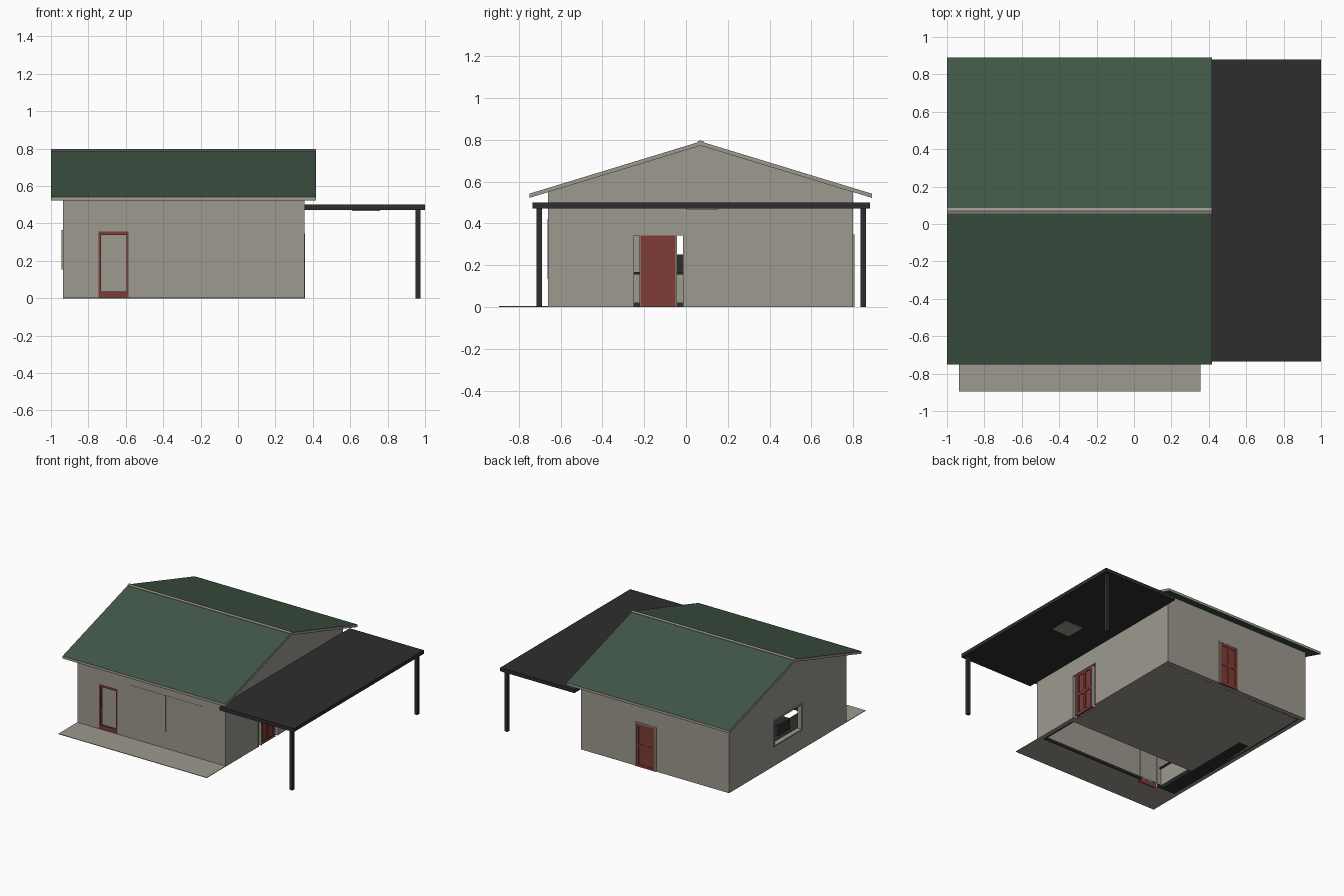
import bpy, bmesh

if "Cube" in bpy.data.objects:
    bpy.data.objects.remove(bpy.data.objects["Cube"])

def material(name, rgb):
    m = bpy.data.materials.new(name)
    m.diffuse_color = (*rgb, 1)
    m.use_nodes = True
    m.node_tree.nodes["Principled BSDF"].inputs["Base Color"].default_value = m.diffuse_color
    return m

GREY = material("warm_grey", (0.34, 0.32, 0.275))
GREEN = material("roof_green", (0.053, 0.096, 0.063))
BLACK = material("charcoal", (0.027, 0.027, 0.028))
RED = material("door_red", (0.21, 0.045, 0.037))

def finish(name, bm, *mats):
    bmesh.ops.recalc_face_normals(bm, faces=bm.faces)
    me = bpy.data.meshes.new(name)
    bm.to_mesh(me)
    bm.free()
    for m in mats:
        me.materials.append(m)
    ob = bpy.data.objects.new(name, me)
    bpy.context.collection.objects.link(ob)
    return ob

def add_box(bm, x0, x1, y0, y1, z0, z1):
    vs = bmesh.ops.create_cube(bm, size=1)["verts"]
    for v in vs:
        v.co = (x1 if v.co.x > 0 else x0, y1 if v.co.y > 0 else y0, z1 if v.co.z > 0 else z0)

def boxes(name, mat, *specs):
    bm = bmesh.new()
    for s in specs:
        add_box(bm, *s)
    return finish(name, bm, mat)

def prism(name, profile, x0, x1, *mats):
    """Extrude a (y, z) outline along x."""
    bm = bmesh.new()
    f = bm.faces.new([bm.verts.new((x0, y, z)) for y, z in profile])
    ext = bmesh.ops.extrude_face_region(bm, geom=[f])["geom"]
    for v in ext:
        if isinstance(v, bmesh.types.BMVert):
            v.co.x = x1
    return finish(name, bm, *mats)

X0, X1, Y0, Y1 = -0.935, 0.355, -0.66, 0.80      # outer walls
T, RY, RZ, SLOPE = 0.03, 0.07, 0.772, 0.305      # wall thickness, ridge, pitch

def roof_z(y):
    return RZ - SLOPE * abs(y - RY)

def gable(y0, y1, z0):
    return [(y0, z0), (y1, z0), (y1, roof_z(y1)), (RY, RZ), (y0, roof_z(y0))]

# Hollow gabled walls with openings cut through
walls = prism("walls", gable(Y0, Y1, 0), X0, X1, GREY)
cutters = [
    prism("room_cutter", gable(Y0 + T, Y1 - T, -0.1)[:2] + [(Y1 - T, 0.5), (Y0 + T, 0.5)],
          X0 + T, X1 - T, GREY),
    boxes("front_door_cutter", GREY, (-0.745, -0.585, Y0 - 0.1, Y0 + 0.1, -0.1, 0.357)),
    boxes("side_door_cutter", GREY, (X1 - 0.1, X1 + 0.1, -0.255, -0.01, -0.1, 0.345)),
    boxes("left_window_cutter", GREY, (X0 - 0.1, X0 + 0.1, -0.09, 0.24, 0.165, 0.355)),
]
for c in cutters:
    c.hide_render = True
    mod = walls.modifiers.new(c.name, "BOOLEAN")
    mod.operation, mod.solver, mod.object = "DIFFERENCE", "EXACT", c
bpy.context.view_layer.update()
cut = bpy.data.meshes.new_from_object(walls.evaluated_get(bpy.context.evaluated_depsgraph_get()))
walls.modifiers.clear()
walls.data = cut
for c in cutters:
    bpy.data.objects.remove(c)

# Roof: green faces, grey edges all round
E0, E1, TH = -0.75, 0.89, 0.02
roof = prism("roof", [(E0, roof_z(E0)), (RY, RZ), (E1, roof_z(E1)),
                      (E1, roof_z(E1) + TH), (RY, RZ + TH), (E0, roof_z(E0) + TH)],
             -1.0, 0.417, GREY, GREEN)
for p in roof.data.polygons:
    p.material_index = 1 if abs(p.normal.z) > 0.5 else 0
prism("ridge_cap", [(RY - 0.015, 0.78), (RY + 0.015, 0.78), (RY + 0.015, 0.792),
                    (RY, 0.797), (RY - 0.015, 0.792)], -1.0, 0.417, GREY)

# Carport roof, posts and ceiling light
boxes("carport_roof", BLACK, (X1, 1.0, -0.735, 0.88, 0.472, 0.50))
boxes("carport_posts", BLACK, *[(0.95, 0.975, y, y + 0.026, 0, 0.475) for y in (-0.716, 0.835)])
boxes("carport_ceiling_light", GREY, (0.61, 0.76, 0.0, 0.15, 0.467, 0.473))

# Front path and interior floor (front strip of the room has no floor)
boxes("front_path", GREY, (X0, X1, -0.895, Y0, 0, 0.004))
boxes("room_floor", GREY, (X0 + T, X1 - T, -0.30, Y1 - T, 0, 0.004))

# Dark skirting round the room, broken at the doors
S = 0.014
boxes("skirting", BLACK,
      (X0 + T, X0 + T + S, Y0 + T, Y1 - T, 0, 0.02),
      (X1 - T - S, X1 - T, Y0 + T, -0.255, 0, 0.02),
      (X1 - T - S, X1 - T, -0.01, Y1 - T, 0, 0.02),
      (X0 + T, -0.745, Y0 + T, Y0 + T + S, 0, 0.02),
      (-0.585, X1 - T, Y0 + T, Y0 + T + S, 0, 0.02),
      (X0 + T, X1 - T, Y1 - T - S, Y1 - T, 0, 0.02))

# Front window: two flush panes
boxes("front_window_panes", GREY,
      *[(x, x + 0.316, Y0 - 0.002, Y0 + 0.01, 0.135, 0.42) for x in (-0.481, -0.162)])

# Front door: red frame with a pane set behind it
a, b = -0.745, -0.585
boxes("front_door_frame", RED,
      (a, a + 0.012, Y0, Y0 + 0.012, 0, 0.357), (b - 0.012, b, Y0, Y0 + 0.012, 0, 0.357),
      (a, b, Y0, Y0 + 0.012, 0.338, 0.357), (a, b, Y0, Y0 + 0.012, 0, 0.037))
boxes("front_door_pane", GREY, (a + 0.008, b - 0.004, Y0 + 0.025, Y0 + 0.03, 0.03, 0.345))

def panel_door(name, u0, u1, d, step, h, along_x):
    """Red door: recessed slab plus stiles and rails standing proud."""
    um, w = (u0 + u1) / 2, 0.02
    parts = [(u0, u1, d - 0.012, d, 0, h)]
    parts += [(u, u + w, d, d + step, 0, h) for u in (u0, um - w / 2, u1 - w)]
    parts += [(u0, u1, d, d + step, z, z + w) for z in (0.0, h * 0.47, h - w)]
    if not along_x:
        parts = [(p[2], p[3], p[0], p[1], p[4], p[5]) for p in parts]
    return boxes(name, RED, *parts)

# Side door under the carport, between open sidelights
panel_door("side_door", -0.217, -0.05, X1 - 0.008, 0.006, 0.342, False)
boxes("side_door_surround", GREY,
      *[(X1 - T, X1 + 0.004, y, y + 0.006, 0, 0.345) for y in (-0.256, -0.223, -0.05, -0.015)],
      (X1 - T, X1 + 0.004, -0.256, -0.009, 0.341, 0.347))

# Back door with grey surround
panel_door("back_door", -0.293, -0.132, Y1 + 0.001, 0.004, 0.338, True)
boxes("back_door_surround", GREY,
      (-0.302, -0.293, Y1, Y1 + 0.007, 0, 0.347), (-0.132, -0.123, Y1, Y1 + 0.007, 0, 0.347),
      (-0.302, -0.123, Y1, Y1 + 0.007, 0.338, 0.347))

# Left window surround, open in the middle
xs = (X0 - 0.008, X0 + 0.01)
boxes("left_window_surround", GREY,
      (*xs, -0.10, -0.09, 0.155, 0.365), (*xs, 0.24, 0.25, 0.155, 0.365),
      (*xs, -0.10, 0.25, 0.155, 0.165), (*xs, -0.10, 0.25, 0.355, 0.365))

# Kitchen run along the left wall
kx = X0 + T
boxes("kitchen_cabinets", GREY, (kx, kx + 0.13, -0.62, 0.24, 0.02, 0.155))
boxes("kitchen_plinth", BLACK, (kx, kx + 0.12, -0.62, 0.24, 0.0, 0.02))
boxes("kitchen_worktop", BLACK, (kx, kx + 0.14, -0.625, 0.245, 0.155, 0.167))
boxes("cooker_unit", BLACK, (kx + 0.03, kx + 0.13, -0.045, 0.10, 0.167, 0.25))
